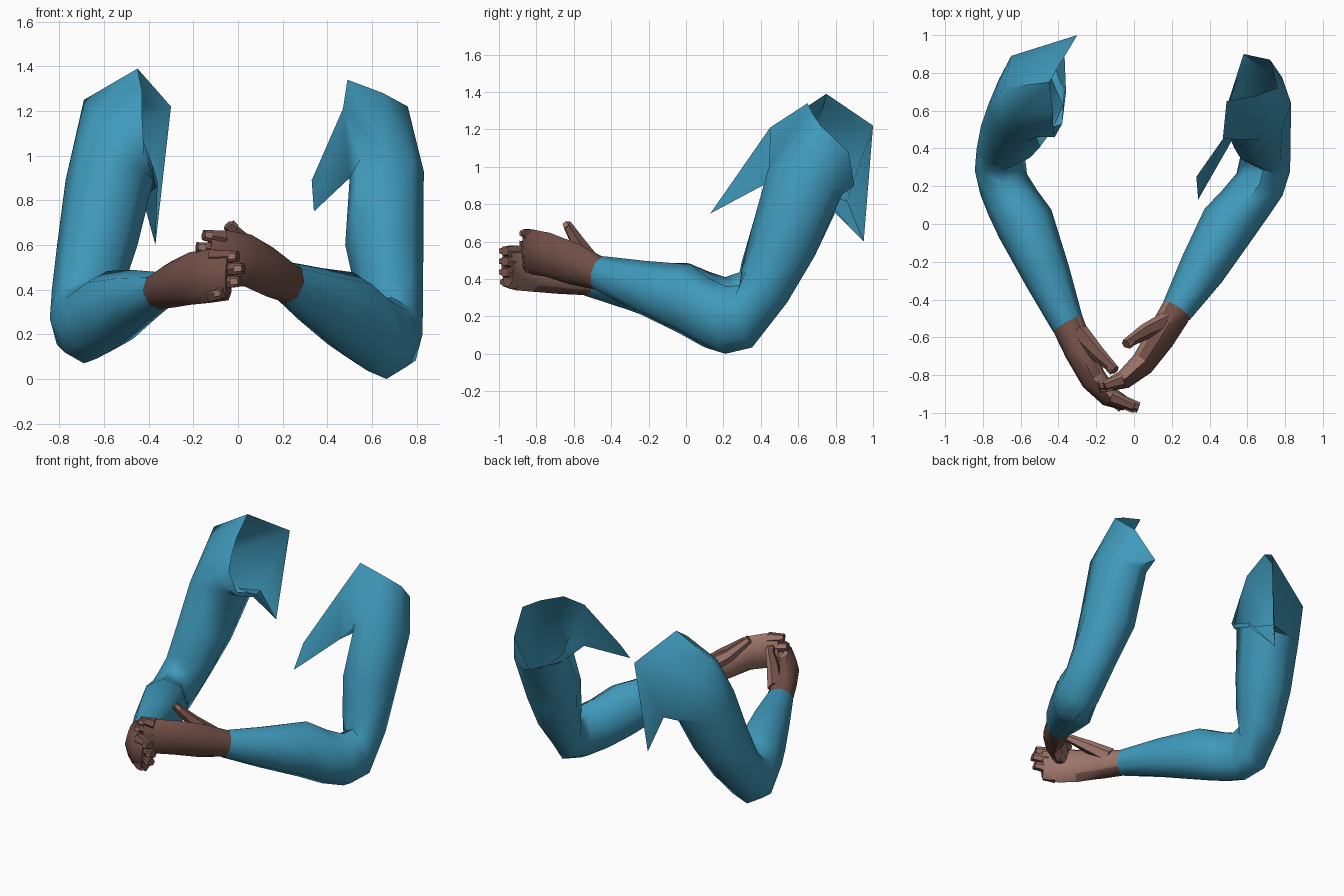
import bpy, bmesh, math
from mathutils import Vector

if "Cube" in bpy.data.objects:
    bpy.data.objects.remove(bpy.data.objects["Cube"])

def material(name, rgb):
    m = bpy.data.materials.new(name)
    m.diffuse_color = (*rgb, 1)
    m.use_nodes = True
    m.node_tree.nodes["Principled BSDF"].inputs["Base Color"].default_value = m.diffuse_color
    return m

BLUE = material("sleeve blue", (0.05, 0.32, 0.50))
BROWN = material("skin brown", (0.165, 0.078, 0.062))
PALM = material("palm light brown", (0.34, 0.18, 0.145))
SIDES = 8

def ring(cx, cy, cz, ru, rv, yaw, pitch):
    """Oval section: u points outward, v points forward (pitch 0) or up (pitch 90)."""
    a, p = math.radians(yaw), math.radians(pitch)
    u = Vector((math.cos(a), math.sin(a), 0))
    v = Vector((math.sin(a) * math.cos(p), -math.cos(a) * math.cos(p), math.sin(p)))
    c = Vector((cx, cy, cz))
    return [c + u * ru * math.cos(t) + v * rv * math.sin(t)
            for t in (2 * math.pi * i / SIDES for i in range(SIDES))]

def loft(bm, rings, side, cap=False):
    """Skin a row of equal rings; side = -1 mirrors across x."""
    rows = [[bm.verts.new((p[0] * side, p[1], p[2])) for p in r] for r in rings]
    n = len(rows[0])
    for a, b in zip(rows, rows[1:]):
        for i in range(n):
            j = (i + 1) % n
            bm.faces.new((a[i], a[j], b[j], b[i]))
    if cap:
        bm.faces.new(rows[-1])
        bm.faces.new(rows[0])
    return rows

def digit(bm, pts, radii, side):
    """Tapered six-sided finger along a short path."""
    pts = [Vector(p) for p in pts]
    rings = []
    for k, (p, r) in enumerate(zip(pts, radii)):
        t = (pts[min(k + 1, len(pts) - 1)] - pts[max(k - 1, 0)]).normalized()
        s = t.cross(Vector((0, 0, 1))).normalized()
        w = s.cross(t)
        rings.append([p + s * r * math.cos(a) + w * r * math.sin(a)
                      for a in (math.pi * i / 3 for i in range(6))])
    loft(bm, rings, side, cap=True)

def nail(bm, tip, prev, out, r, side):
    """Thin plate on the back of a fingertip."""
    tip, prev = Vector(tip), Vector(prev)
    t = (tip - prev).normalized()
    n = (out - t * out.dot(t)).normalized()
    w = n.cross(t)
    c = tip - t * r * 0.6
    quad = lambda d: [c + t * a * r + w * b * r * 0.6 + n * d
                      for a, b in ((-.7, -1), (.6, -.8), (.6, .8), (-.7, 1))]
    loft(bm, [quad(r * 0.9), quad(r * 0.9 + 0.008)], side, cap=True)

def finish(bm, name, mats, rule=None):
    bmesh.ops.recalc_face_normals(bm, faces=bm.faces)
    bm.normal_update()
    if rule:
        for f in bm.faces:
            f.material_index = rule(f)
    me = bpy.data.meshes.new(name)
    bm.to_mesh(me)
    bm.free()
    for m in mats:
        me.materials.append(m)
    ob = bpy.data.objects.new(name, me)
    bpy.context.collection.objects.link(ob)
    bpy.ops.object.select_all(action='DESELECT')
    ob.select_set(True)
    bpy.context.view_layer.objects.active = ob
    bpy.ops.object.shade_smooth_by_angle(angle=math.radians(55))

def sleeve(name, side, open_rings, sections, flap=None):
    bm = bmesh.new()
    rows = loft(bm, open_rings + [ring(*s) for s in sections], side)
    if flap:  # torn strip hanging from two rim points
        tips = [bm.verts.new((x * side, y, z)) for x, y, z in flap]
        bm.faces.new((rows[0][3], rows[0][4], tips[1], tips[0]))
    finish(bm, name, [BLUE])

def hand(name, side, sections, mids, tips, thumb, yaw):
    out = Vector((math.cos(math.radians(yaw)), math.sin(math.radians(yaw)), 0))
    bm = bmesh.new()
    loft(bm, [ring(*s) for s in sections], side, cap=True)
    for m, t in zip(mids, tips):
        digit(bm, (m, t), (0.04, 0.026), side)
    digit(bm, thumb, (0.055, 0.042, 0.025), side)
    world_out = Vector((out.x * side, out.y, 0))
    finish(bm, name, [BROWN, PALM], lambda f: int(f.normal.dot(world_out) < -0.6))
    # nails
    bm = bmesh.new()
    for m, t in zip(mids, tips):
        nail(bm, t, m, out, 0.026, side)
    nail(bm, thumb[2], thumb[1], out + Vector((0, 0, 0.6)), 0.025, side)
    finish(bm, name + "_nails", [PALM])

# Sleeve on the +x side, with an open slanted shoulder and a front strip
right_rim = [(.76, .72, 1.22), (.65, .68, 1.28), (.49, .65, 1.34), (.47, .45, 1.21),
             (.50, .41, .90), (.50, .65, .88), (.58, .90, .90), (.72, .87, 1.08)]
sleeve("right_sleeve", 1, [right_rim], [
    (.667, .64, .93, .165, .21, 0, 22),
    (.655, .52, .60, .175, .185, 0, 25),
    (.68, .42, .37, .15, .155, -8, 38),
    (.695, .32, .20, .138, .17, -18, 78),
    (.665, .21, .18, .135, .18, -26, 90),
    (.59, .11, .22, .14, .185, -30, 95),
    (.50, .00, .29, .15, .19, -32, 98),
    (.36, -.24, .36, .125, .14, -33, 103),
    (.225, -.46, .43, .085, .095, -35, 105)],
    flap=[(.33, .25, .89), (.34, .13, .75)])

# Sleeve on the -x side, opening inward with a pointed back panel
left_rim = [(.45, .75, 1.39), (.43, .60, 1.29), (.43, .54, 1.18), (.43, .515, 1.08),
            (.38, .53, .95), (.36, .70, .88), (.37, .95, .60), (.30, 1.0, 1.22)]
left_fold = [(.69, .72, 1.25), (.64, .57, 1.17), (.51, .46, 1.07), (.42, .46, 1.0),
             (.38, .53, .92), (.37, .70, .85), (.43, .86, .82), (.65, .89, 1.02)]
sleeve("left_sleeve", -1, [left_rim, left_fold], [
    (.575, .63, .89, .197, .21, 0, 22),
    (.63, .52, .60, .18, .185, 0, 25),
    (.675, .42, .40, .16, .155, -8, 38),
    (.71, .32, .27, .138, .17, -16, 78),
    (.69, .21, .24, .135, .17, -24, 90),
    (.64, .11, .265, .145, .175, -27, 94),
    (.575, .00, .305, .157, .18, -29, 96),
    (.455, -.28, .36, .125, .13, -29, 100),
    (.35, -.53, .395, .088, .085, -30, 100)])

# Hands: palm with joined fingers, separate fingertips, and a raised thumb
spread = (.085, .03, -.028, -.08)
hand("right_hand", 1, [
    (.24, -.43, .42, .08, .09, -35, 105),
    (.215, -.475, .435, .083, .093, -35, 105),
    (.14, -.60, .48, .078, .112, -37, 105),
    (.045, -.74, .53, .065, .118, -45, 100),
    (-.055, -.825, .545, .05, .12, -58, 97),
    (-.13, -.85, .555, .034, .108, -72, 94)],
    [(-.06, -.83, .545 + s) for s in spread],
    [(-.155 - .03 * (abs(s) < .05), -.86, .56 + s) for s in spread],
    [(.17, -.52, .50), (.06, -.57, .58), (-.045, -.635, .69)], -45)
hand("left_hand", -1, [
    (.365, -.49, .39, .082, .08, -30, 100),
    (.345, -.54, .397, .087, .084, -30, 100),
    (.29, -.67, .425, .08, .105, -27, 95),
    (.215, -.82, .45, .07, .118, -38, 90),
    (.13, -.915, .46, .055, .12, -52, 88),
    (.04, -.955, .462, .036, .11, -62, 88)],
    [(.12, -.92, .46 + s) for s in spread],
    [(x, -.97, .465 + s) for x, s in zip((0, -.025, -.01, .06), spread)],
    [(.29, -.58, .44), (.20, -.68, .52), (.10, -.775, .595)], -45)
